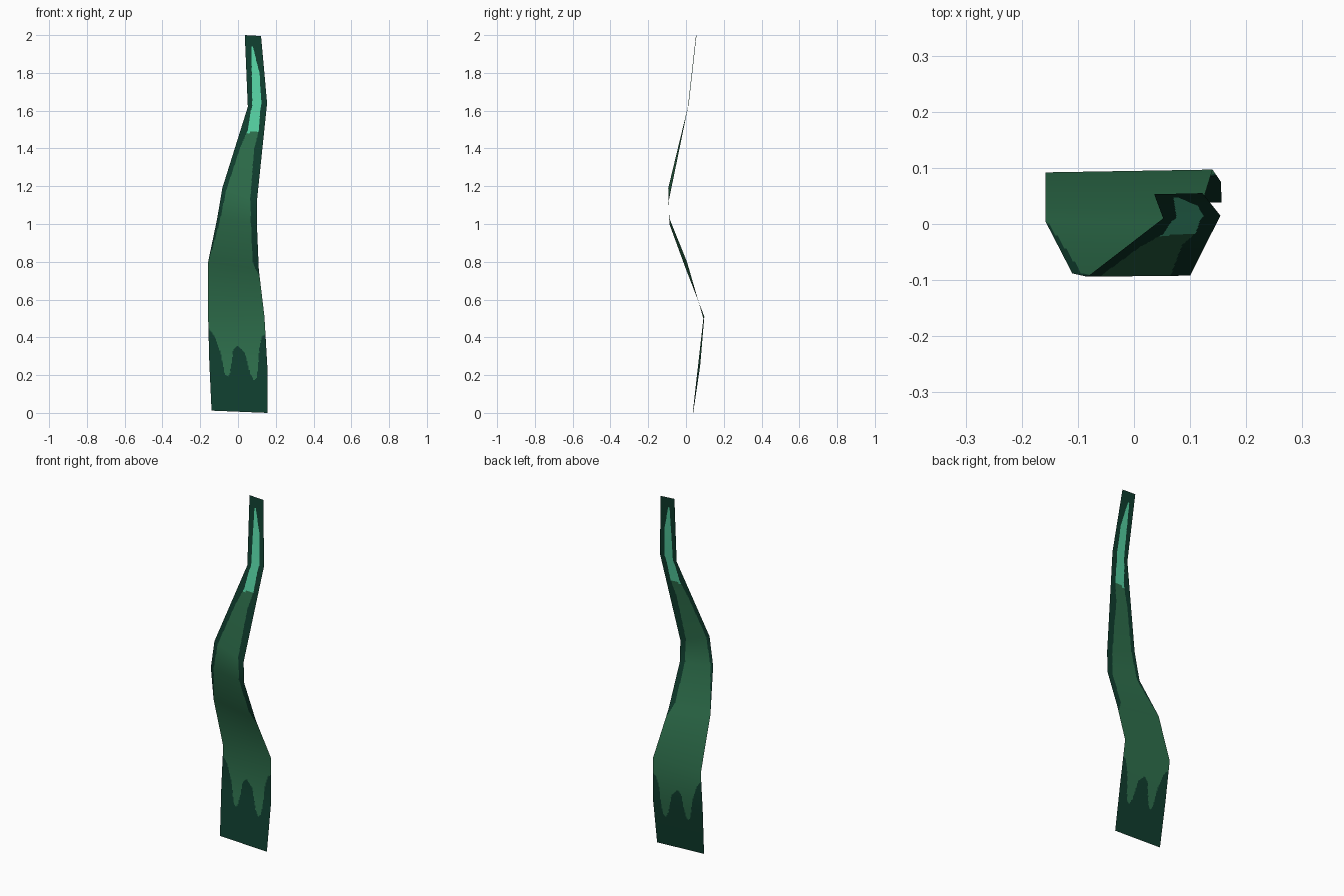
import bpy
from mathutils import Vector

if "Cube" in bpy.data.objects:
    bpy.data.objects.remove(bpy.data.objects["Cube"])

COLS, SUB = 56, 44

# Left and right edge points of the ribbon, bottom to top
LEFT = [(-.14, .037, .012), (-.152, .066, .27), (-.158, .092, .50), (-.158, .005, .80),
        (-.11, -.088, 1.03), (-.083, -.094, 1.19), (.052, .01, 1.62), (.036, .053, 2.0)]
RIGHT = [(.156, .038, 0), (.155, .075, .25), (.14, .097, .51), (.11, 0, .76),
         (.10, -.088, 1.0), (.10, -.092, 1.12), (.154, .015, 1.64), (.122, .055, 1.995)]
LEFT = [Vector(p) for p in LEFT]
RIGHT = [Vector(p) for p in RIGHT]

# Paint boundaries: base edge height across the width, margins along the height
BASE_EDGE = [(0, .45), (.1, .41), (.2, .32), (.26, .21), (.31, .19), (.36, .22), (.42, .33),
             (.5, .36), (.62, .32), (.7, .21), (.77, .17), (.82, .19), (.87, .33), (.93, .40), (1, .42)]
LEFT_MARGIN = [(.78, 0), (1.0, .07), (1.2, .12), (1.4, .18), (1.5, .30), (1.6, .22), (1.8, .30), (1.94, .36)]
RIGHT_MARGIN = [(.72, 1), (.80, .88), (1.0, .85), (1.2, .79), (1.4, .70), (1.5, .77),
                (1.6, .70), (1.8, .73), (1.94, .46)]


def interp(table, x):
    if x <= table[0][0]:
        return table[0][1]
    for (x0, y0), (x1, y1) in zip(table, table[1:]):
        if x <= x1:
            return y0 + (y1 - y0) * (x - x0) / (x1 - x0)
    return table[-1][1]


def paint(u, z):
    """0 dark green, 1 leaf green, 2 light green."""
    if z < interp(BASE_EDGE, u) or z > 1.94:
        return 0
    if not interp(LEFT_MARGIN, z) <= u <= interp(RIGHT_MARGIN, z):
        return 0
    return 2 if z > 1.485 else 1


def material(name, rgb):
    m = bpy.data.materials.new(name)
    lin = [(c / 255 / 12.92 if c < 11 else ((c / 255 + .055) / 1.055) ** 2.4) for c in rgb]
    m.diffuse_color = (*lin, 1)
    m.use_nodes = True
    m.node_tree.nodes["Principled BSDF"].inputs["Base Color"].default_value = m.diffuse_color
    return m


# Smooth normals at each bend of the ribbon
seg = []
for i in range(len(LEFT) - 1):
    up = (LEFT[i + 1] + RIGHT[i + 1]) - (LEFT[i] + RIGHT[i])
    across = (RIGHT[i] - LEFT[i]) + (RIGHT[i + 1] - LEFT[i + 1])
    seg.append(across.cross(up).normalized())
bend = [seg[0]] + [(a + b).normalized() for a, b in zip(seg, seg[1:])] + [seg[-1]]

# Fine grid over the ribbon
verts, normals = [], []
rows = (len(LEFT) - 1) * SUB
for r in range(rows + 1):
    i = min(r // SUB, len(LEFT) - 2)
    t = r / SUB - i
    a, b = LEFT[i].lerp(LEFT[i + 1], t), RIGHT[i].lerp(RIGHT[i + 1], t)
    n = bend[i].lerp(bend[i + 1], t).normalized()
    for c in range(COLS + 1):
        verts.append(a.lerp(b, c / COLS))
        normals.append(n)

faces, slots = [], []
W = COLS + 1
for r in range(rows):
    for c in range(COLS):
        k = r * W + c
        faces.append((k, k + 1, k + W + 1, k + W))
        slots.append(paint((c + .5) / COLS, (verts[k].z + verts[k + W + 1].z) / 2))

mesh = bpy.data.meshes.new("seaweed_blade")
mesh.from_pydata(verts, [], faces)
for name, rgb in (("dark green", (16, 62, 47)), ("leaf green", (46, 111, 76)), ("light green", (86, 210, 163))):
    mesh.materials.append(material(name, rgb))
mesh.polygons.foreach_set("material_index", slots)
mesh.polygons.foreach_set("use_smooth", [True] * len(faces))
mesh.update()
mesh.normals_split_custom_set_from_vertices(normals)
blade = bpy.data.objects.new("seaweed_blade", mesh)
bpy.context.collection.objects.link(blade)
